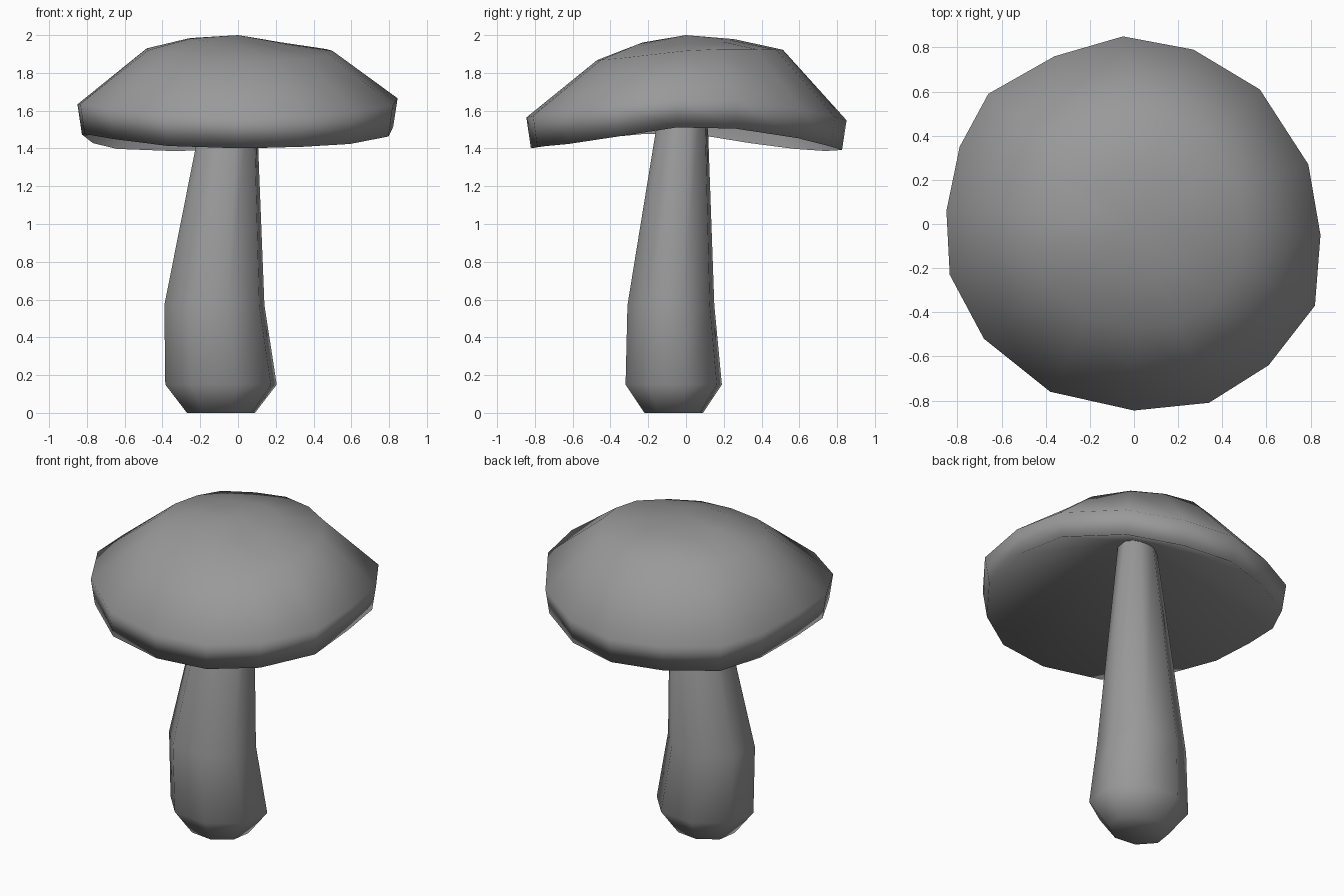
import bpy, bmesh
from math import sin, cos, pi, atan2, radians

if "Cube" in bpy.data.objects:
    bpy.data.objects.remove(bpy.data.objects["Cube"])

grey = bpy.data.materials.new("grey")
grey.diffuse_color = (0.32, 0.32, 0.32, 1)
grey.use_nodes = True
grey.node_tree.nodes["Principled BSDF"].inputs["Base Color"].default_value = grey.diffuse_color


def loft(name, rings, start=None, end=None):
    """Skin a list of vertex rings; close each end with a fan point or an n-gon."""
    bm = bmesh.new()
    loops = [[bm.verts.new(p) for p in ring] for ring in rings]
    n = len(loops[0])
    for a, b in zip(loops, loops[1:]):
        for i in range(n):
            j = (i + 1) % n
            bm.faces.new((a[i], a[j], b[j], b[i]))
    for loop, point in ((loops[0], start), (loops[-1], end)):
        if point is None:
            bm.faces.new(loop)
        else:
            tip = bm.verts.new(point)
            for i in range(n):
                bm.faces.new((loop[i], loop[(i + 1) % n], tip))
    bmesh.ops.recalc_face_normals(bm, faces=bm.faces)
    for f in bm.faces:
        f.smooth = True
    mesh = bpy.data.meshes.new(name)
    bm.to_mesh(mesh)
    bm.free()
    mesh.materials.append(grey)
    obj = bpy.data.objects.new(name, mesh)
    bpy.context.collection.objects.link(obj)
    return obj


# Cap: irregular 16-sided outline, scaled into rings with saddle-like heights
outline = [(0.845, -0.05), (0.79, 0.27), (0.57, 0.61), (0.27, 0.79),
           (-0.05, 0.85), (-0.36, 0.76), (-0.66, 0.59), (-0.79, 0.35),
           (-0.85, 0.06), (-0.835, -0.23), (-0.68, -0.52), (-0.38, -0.76),
           (0.0, -0.845), (0.34, -0.81), (0.61, -0.64), (0.82, -0.37)]


def cap_ring(scale, z, side, dx, dy, sag=0.0, shift=(0, 0)):
    """Ring height = z, raised on both x sides, tilted, sagging on one diagonal."""
    ring = []
    for x, y in outline:
        a = atan2(y, x)
        ring.append((x * scale + shift[0], y * scale + shift[1],
                     z + side * cos(a) ** 2 + dx * cos(a) + dy * sin(a)
                     - sag * max(0, -sin(2 * a)) * 1.3 * abs(cos(a))))
    return ring


# The underside is a hollow cone rising from the rim to the stem top
loft("mushroom_cap", [
    cap_ring(0.30, 1.965, 0.006, -0.015, 0.013, 0.015),
    cap_ring(0.58, 1.895, 0.03, -0.005, 0.027, 0.01, (0.01, 0.02)),
    cap_ring(1.00, 1.557, 0.098, 0.015, -0.007, 0.03),
    cap_ring(0.972, 1.397, 0.103, 0.018, -0.004, 0.042),
], start=(0, 0, 2.0), end=(-0.01, 0, 1.88))

# Stem: leaning, twisted 8-sided tube, each ring given by its x and y limits
twist = radians(15)
stem = [(0.0, -0.27, 0.09, -0.22, 0.09),
        (0.15, -0.385, 0.205, -0.32, 0.19),
        (0.57, -0.39, 0.14, -0.31, 0.15),
        (1.83, -0.14, 0.09, -0.105, 0.105),
        (1.88, -0.10, 0.06, -0.07, 0.07)]
loft("mushroom_stem", [
    [((x0 + x1) / 2 + (x1 - x0) / 2 * cos(k * pi / 4 + twist) / cos(twist),
      (y0 + y1) / 2 + (y1 - y0) / 2 * sin(k * pi / 4 + twist) / cos(twist), z)
     for k in range(8)]
    for z, x0, x1, y0, y1 in stem])
